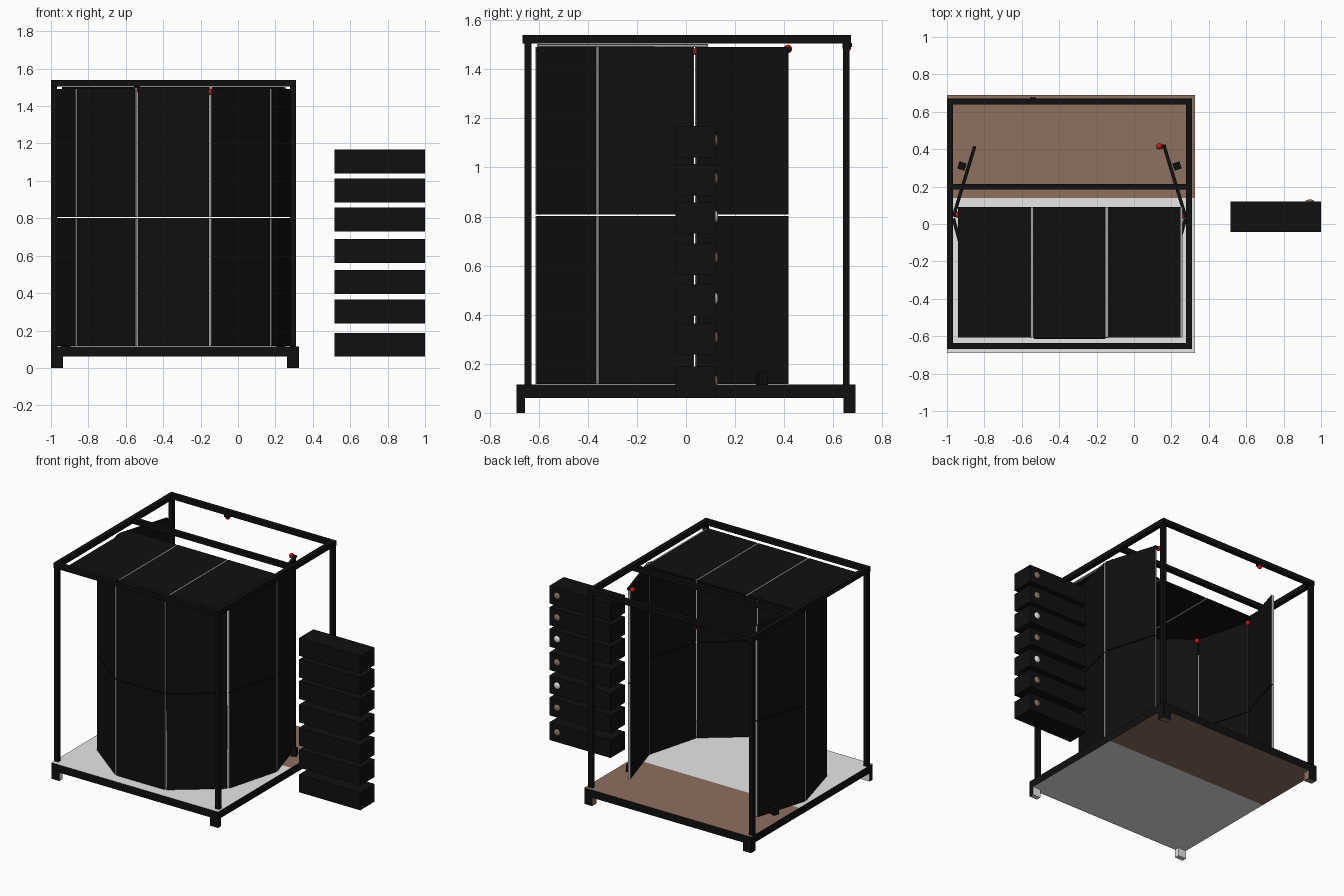
import bpy, bmesh, math
from mathutils import Matrix, Vector

cube = bpy.data.objects.get("Cube")
if cube:
    bpy.data.objects.remove(cube, do_unlink=True)


def material(name, colour):
    m = bpy.data.materials.new(name)
    m.use_nodes = True
    m.diffuse_color = (*colour, 1)
    m.node_tree.nodes["Principled BSDF"].inputs["Base Color"].default_value = (*colour, 1)
    return m


BLACK = material("black", (.005, .005, .005))
WHITE = material("white", (.8, .8, .8))
BROWN = material("brown", (.27, .16, .115))
GREY = material("edge grey", (.4, .4, .4))
RED = material("red", (.6, .008, .008))


def finish(name, bm, mats, matrix=None):
    mesh = bpy.data.meshes.new(name)
    bm.to_mesh(mesh)
    bm.free()
    for m in mats:
        mesh.materials.append(m)
    ob = bpy.data.objects.new(name, mesh)
    if matrix:
        ob.matrix_world = matrix
    bpy.context.collection.objects.link(ob)
    return ob


def box(name, x, y, z, mats=(BLACK,), rule=None, matrix=None):
    """Box between x, y and z ranges; rule picks a material from a face normal."""
    bm = bmesh.new()
    bmesh.ops.create_cube(bm, size=1)
    for v in bm.verts:
        v.co = Vector([(r[0] + r[1]) / 2 + c * (r[1] - r[0])
                       for r, c in zip((x, y, z), v.co)])
    bm.normal_update()
    if rule:
        for f in bm.faces:
            f.material_index = rule(f.normal)
    return finish(name, bm, mats, matrix)


def ball(name, centre, scale, mat):
    bm = bmesh.new()
    bmesh.ops.create_uvsphere(bm, u_segments=16, v_segments=10, radius=1)
    bmesh.ops.transform(bm, matrix=Matrix.Diagonal((*scale, 1)), verts=bm.verts)
    for f in bm.faces:
        f.smooth = True
    return finish(name, bm, [mat], Matrix.Translation(centre))


# Floor slabs with black sides
X0, X1 = -1, .325
for name, y, mat in (("front_floor", (-.69, .14), WHITE), ("back_floor", (.14, .69), BROWN)):
    box(name, (X0, X1), y, (.06, .115), (BLACK, mat), lambda n: int(abs(n.z) > .5))

# Feet, black on the outward faces
for sx, xr in ((-1, (X0, -.935)), (1, (.262, X1))):
    for sy, yr, mat in ((-1, (-.69, -.655), WHITE), (1, (.642, .69), BROWN)):
        box("foot", xr, yr, (0, .06), (BLACK, mat),
            lambda n: int(n.x * sx < .5 and n.y * sy < .5))

# Frame posts and top beams
SIDES = ((X0, -.967), (.277, .31))
for xr in SIDES:
    for yr in ((-.658, -.63), (.64, .667)):
        box("post", xr, yr, (.115, 1.505))
    box("side_top_beam", xr, (-.667, .672), (1.505, 1.54))
for yr in ((-.667, -.635), (.64, .672), (.185, .215)):
    box("cross_top_beam", (-.967, .277), yr, (1.505, 1.54))

# Folding wall: one half, then mirrored about the wall's middle
MID = -.345
TIERS = ((.118, .802), (.808, 1.49))
half = [(.195, -.605), (.515, -.357), (.622, .035), (.505, .42)]
path = [(MID - x, y) for x, y in reversed(half)] + [(MID + x, y) for x, y in half]
for a, b in zip(path, path[1:]):
    a, b = Vector((*a, 0)), Vector((*b, 0))
    d = b - a
    place = Matrix.Translation(a) @ Matrix.Rotation(math.atan2(d.y, d.x), 4, "Z")
    for tier in TIERS:
        box("wall_panel", (.005, d.length - .005), (-.009, .009), tier,
            (BLACK, GREY), lambda n: int(abs(n.x) > .5), place)

# Blocks at the foot of the end panels
for s in (-1, 1):
    place = Matrix.Translation((MID + s * .575, .31, 0)) @ Matrix.Rotation(s * .3, 4, "Z")
    box("panel_block", (-.02, .02), (-.02, .02), (.115, .165), matrix=place)

# Roof panels with grey joint strips
for i in range(3):
    x = -.94 + i * .4
    box("roof_panel", (x, x + .388), (-.607, .09), (1.491, 1.503),
        (BLACK, GREY), lambda n: int(abs(n.x) > .5))
    box("roof_joint", (x + .388, x + .4), (-.607, .09), (1.492, 1.5), (GREY,))

# Small red lamps
for p in ((.135, .415, 1.483), (-.945, .05, 1.473), (.265, .045, 1.473),
          (-.838, -.348, 1.473), (-.15, -.594, 1.475), (-.54, .655, 1.488)):
    ball("lamp", p, (.017, .017, .017), RED)
box("lamp_mount", (-.557, -.523), (.638, .676), (1.49, 1.507))
box("lamp_mount", (.14, .172), (.405, .425), (1.475, 1.49))

# Stack of drawers with round knobs at the back
levels = (.06, .237, .396, .562, .73, .885, 1.04)
knobs = (BROWN, BROWN, WHITE, BROWN, WHITE, BROWN, BROWN)
for z, mat in zip(levels, knobs):
    box("drawer", (.515, 1), (-.042, .12), (z, z + .128))
    ball("drawer_knob", (.94, .12, z + .07), (.024, .011, .024), mat)
